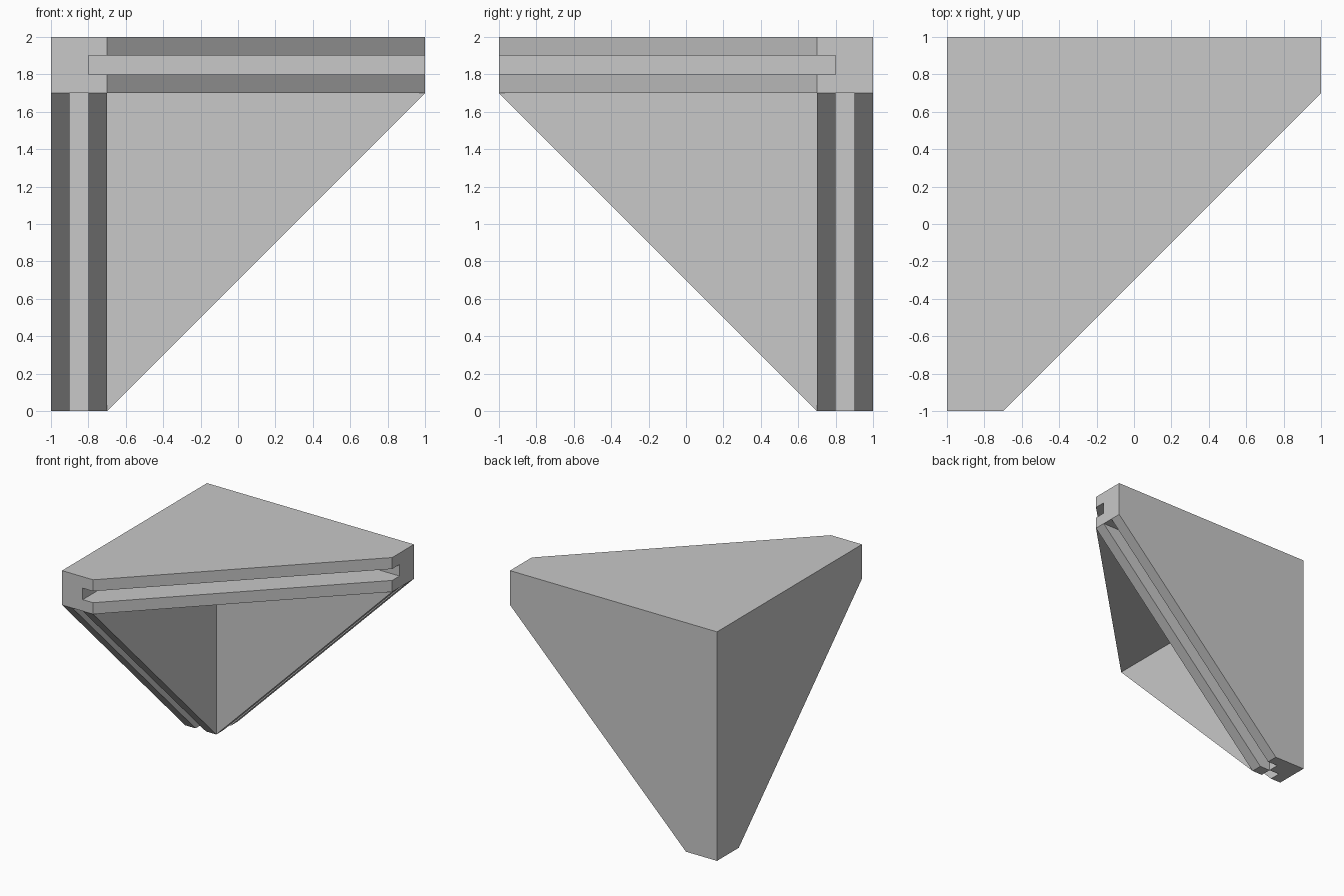
import bpy
from mathutils import Vector

old = bpy.data.objects.get("Cube")
if old:
    bpy.data.objects.remove(old, do_unlink=True)

GREY = (0.58, 0.58, 0.58, 1.0)
mat = bpy.data.materials.new("plain grey")
mat.use_nodes = True
mat.diffuse_color = GREY
mat.node_tree.nodes["Principled BSDF"].inputs["Base Color"].default_value = GREY

# Distances run inward from the shared corner along each axis
CORNER = Vector((-1, 1, 2))
INWARD = Vector((1, -1, -1))
SIZE, THICK, FAR = 2.0, 0.3, 2.5


def prism(name, profile, axis, near, far):
    """Extrude a 2D profile across the given axis, from near to far."""
    n = len(profile)
    verts = []
    for depth in (near, far):
        for point in profile:
            p = list(point)
            p.insert(axis, depth)
            verts.append(CORNER + INWARD * Vector(p))
    faces = [list(range(n)), list(range(n, 2 * n))[::-1]]
    faces += [[i, i + n, (i + 1) % n + n, (i + 1) % n] for i in range(n)]
    # Swapping in the middle axis reverses the winding
    if axis != 1:
        faces = [f[::-1] for f in faces]
    mesh = bpy.data.meshes.new(name)
    mesh.from_pydata(verts, [], faces)
    mesh.flip_normals()
    # Make sure the solid faces outward
    centre = sum(verts, Vector()) / len(verts)
    first = mesh.polygons[0]
    if first.normal.dot(first.center - centre) < 0:
        mesh.flip_normals()
    mesh.materials.append(mat)
    obj = bpy.data.objects.new(name, mesh)
    bpy.context.collection.objects.link(obj)
    return obj


def combine(target, other, operation):
    """Apply a boolean and discard the second solid."""
    mod = target.modifiers.new(operation.lower(), "BOOLEAN")
    mod.operation = operation
    mod.solver = "EXACT"
    mod.object = other
    bpy.context.view_layer.objects.active = target
    bpy.ops.object.modifier_apply(modifier=mod.name)
    bpy.data.objects.remove(other, do_unlink=True)


# Three matching triangular plates with clipped tips
plate = [(0, 0), (SIZE, 0), (SIZE, THICK), (THICK, SIZE), (0, SIZE)]
bracket = prism("corner_bracket", plate, 2, 0, THICK)
for axis, name in ((1, "back_plate"), (0, "side_plate")):
    combine(bracket, prism(name, plate, axis, 0, THICK), "UNION")

# A deep slot inside each plate, open along its slanted edge
for axis, name, start in ((2, "top_slot", (0.2, 0.2)),
                          (1, "back_slot", (0.2, THICK)),
                          (0, "side_slot", (0.2, THICK))):
    u, v = start
    slot = [(u, v), (FAR, v), (FAR, FAR), (u, FAR)]
    cutter = prism(name, slot, axis, 0.1, 0.2)
    cutter.hide_render = True
    combine(bracket, cutter, "DIFFERENCE")
